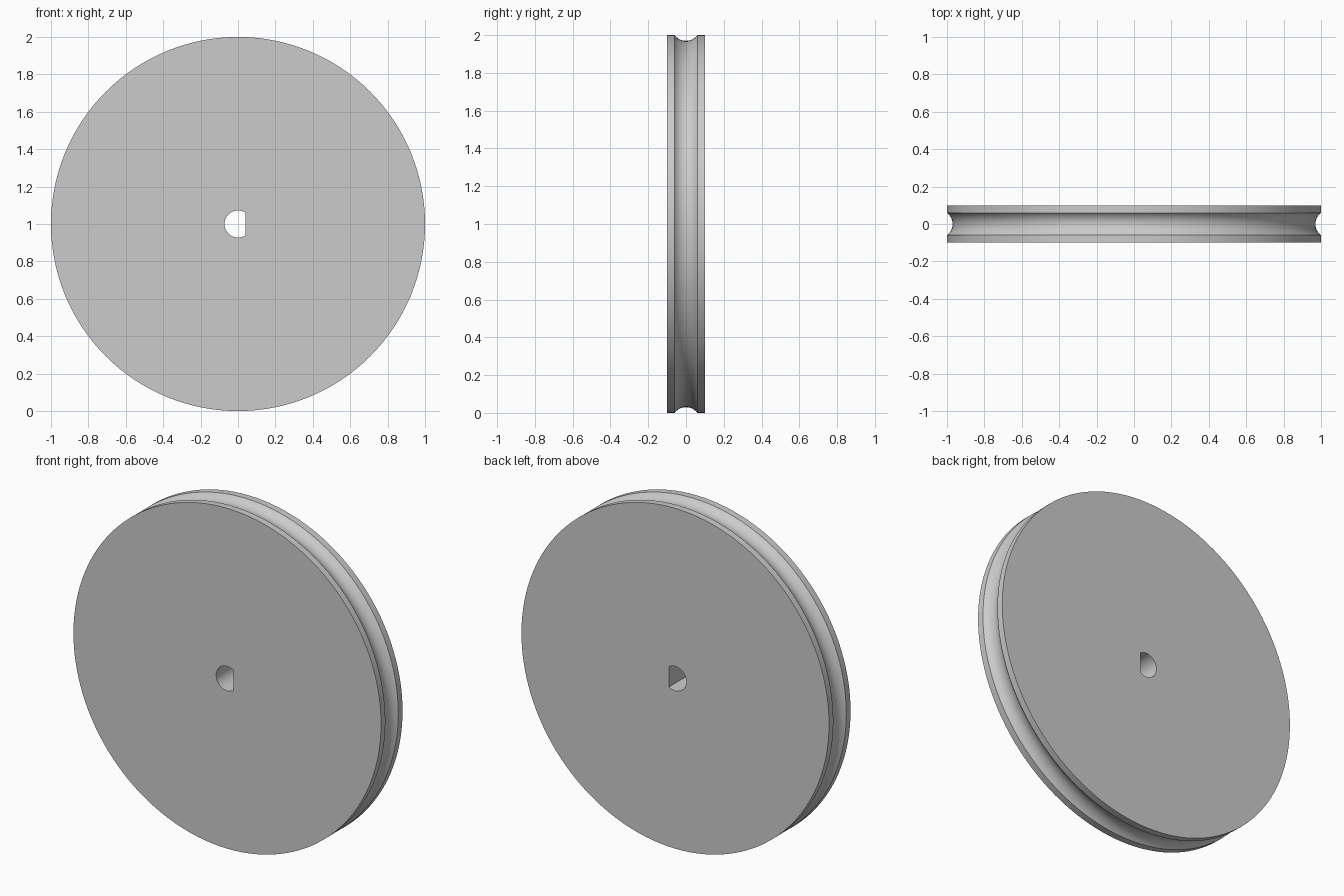
import bpy
import bmesh
from math import sin, cos, pi, asin, radians

cube = bpy.data.objects.get("Cube")
if cube:
    bpy.data.objects.remove(cube, do_unlink=True)

SEGMENTS = 128
RADIUS, HALF_WIDTH = 1.0, 0.1
BORE, FLAT = 0.072, 0.04             # D-shaped shaft hole
GROOVE_HALF, GROOVE_R = 0.06, 0.075  # rounded belt groove
GROOVE_STEPS = 14

# Plain grey material
grey = bpy.data.materials.new("plain_grey")
grey.use_nodes = True
colour = (0.6, 0.6, 0.6, 1)
grey.diffuse_color = colour
grey.node_tree.nodes["Principled BSDF"].inputs["Base Color"].default_value = colour

# Rim profile as (radius, y): flat lip, concave groove, flat lip
sweep = asin(GROOVE_HALF / GROOVE_R)
centre = RADIUS + GROOVE_R * cos(sweep)
rim = [(RADIUS, -HALF_WIDTH)]
for i in range(GROOVE_STEPS + 1):
    t = sweep * (2 * i / GROOVE_STEPS - 1)
    rim.append((centre - GROOVE_R * cos(t), GROOVE_R * sin(t)))
rim.append((RADIUS, HALF_WIDTH))


def bore_radius(angle):
    """Distance from the axis to the D-shaped hole wall."""
    c = cos(angle)
    return min(BORE, FLAT / c) if c > 0 else BORE


# Lathe the closed section around the y axis
bm = bmesh.new()
rings = []
for s in range(SEGMENTS):
    a = 2 * pi * s / SEGMENTS
    b = bore_radius(a)
    section = [(b, -HALF_WIDTH)] + rim + [(b, HALF_WIDTH)]
    rings.append([bm.verts.new((r * cos(a), y, RADIUS + r * sin(a))) for r, y in section])
for s, ring in enumerate(rings):
    following = rings[(s + 1) % SEGMENTS]
    for i in range(len(ring)):
        j = (i + 1) % len(ring)
        bm.faces.new((ring[i], ring[j], following[j], following[i]))
bmesh.ops.recalc_face_normals(bm, faces=bm.faces)

mesh = bpy.data.meshes.new("pulley_wheel")
bm.to_mesh(mesh)
bm.free()
mesh.materials.append(grey)
wheel = bpy.data.objects.new("pulley_wheel", mesh)
bpy.context.collection.objects.link(wheel)

# Smooth rim with crisp lips and hole corners
bpy.ops.object.select_all(action="DESELECT")
wheel.select_set(True)
bpy.context.view_layer.objects.active = wheel
bpy.ops.object.shade_smooth_by_angle(angle=radians(30))
